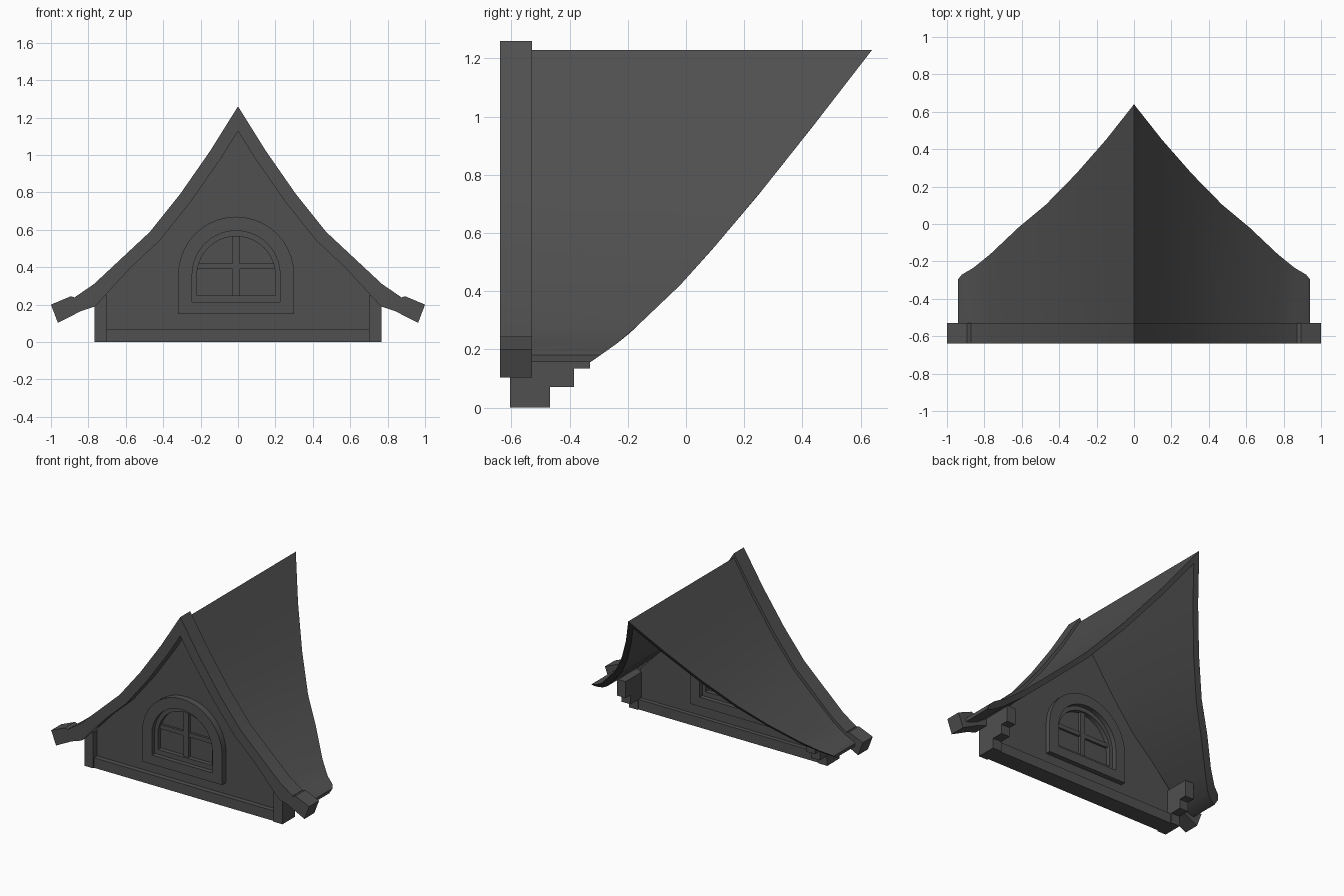
import bpy, math
from mathutils import Matrix, Vector

if "Cube" in bpy.data.objects:
    bpy.data.objects.remove(bpy.data.objects["Cube"])

XZ = Matrix(((1, 0, 0, 0), (0, 0, 1, 0), (0, 1, 0, 0), (0, 0, 0, 1)))  # profile in x,z, depth along y
YZ = Matrix(((0, 0, 1, 0), (1, 0, 0, 0), (0, 1, 0, 0), (0, 0, 0, 1)))  # profile in y,z, depth along x

DARK = bpy.data.materials.new("dark_slate")
DARK.diffuse_color = (0.08, 0.08, 0.08, 1)
DARK.use_nodes = True
DARK.node_tree.nodes["Principled BSDF"].inputs["Base Color"].default_value = DARK.diffuse_color


def prism(name, loops, d0, d1, axes=XZ, smooth=False, warp=None):
    """Extrude closed 2D outlines (inner ones become holes) from d0 to d1."""
    cu = bpy.data.curves.new(name + "_outline", 'CURVE')
    cu.dimensions = '2D'
    cu.fill_mode = 'BOTH'
    cu.extrude = (d1 - d0) / 2
    for pts in loops:
        sp = cu.splines.new('POLY')
        sp.points.add(len(pts) - 1)
        for p, (u, v) in zip(sp.points, pts):
            p.co = (u, v, 0, 1)
        sp.use_cyclic_u = True
    tmp = bpy.data.objects.new(name + "_tmp", cu)
    bpy.context.collection.objects.link(tmp)
    bpy.context.view_layer.update()
    dg = bpy.context.evaluated_depsgraph_get()
    me = bpy.data.meshes.new_from_object(tmp.evaluated_get(dg))
    bpy.data.objects.remove(tmp)
    me.name = name
    me.transform(axes @ Matrix.Translation((0, 0, (d0 + d1) / 2)))
    if warp:
        for v in me.vertices:
            warp(v.co)
    me.materials.clear()
    me.materials.append(DARK)
    ob = bpy.data.objects.new(name, me)
    bpy.context.collection.objects.link(ob)
    bpy.ops.object.select_all(action='DESELECT')
    ob.select_set(True)
    bpy.context.view_layer.objects.active = ob
    bpy.ops.object.mode_set(mode='EDIT')
    bpy.ops.mesh.select_all(action='SELECT')
    bpy.ops.mesh.remove_doubles(threshold=0.0005)
    bpy.ops.mesh.normals_make_consistent(inside=False)
    bpy.ops.object.mode_set(mode='OBJECT')
    if smooth:
        bpy.ops.object.shade_smooth_by_angle(angle=math.radians(30))
    else:
        bpy.ops.object.shade_flat()
    return ob


def rect(u0, u1, v0, v1):
    return [(u0, v0), (u1, v0), (u1, v1), (u0, v1)]


def mirrored(half):
    """Half profile starting at the ridge -> full left-to-right profile."""
    return [(-x, z) for x, z in half[:0:-1]] + half


def below(half, t):
    """Offset a half profile downwards by thickness t, mitred."""
    P = [Vector(p) for p in mirrored(half)]
    k = len(half) - 1
    out = []
    for i in range(k, len(P)):
        ns = []
        for a, b in ((i - 1, i), (i, i + 1)):
            if b < len(P):
                d = (P[b] - P[a]).normalized()
                ns.append(Vector((d.y, -d.x)))
        n = sum(ns, Vector((0, 0))).normalized()
        out.append(tuple(P[i] + n * (t / n.dot(ns[0]))))
    return out


def band(half, under):
    return mirrored(half) + mirrored(under)[::-1]


def arch(cx, hw, z0, zs, n=20):
    return [(cx - hw, z0), (cx + hw, z0)] + [
        (cx + hw * math.cos(math.pi * i / n), zs + hw * math.sin(math.pi * i / n))
        for i in range(n + 1)]


# Roof shell, its rear edge following the main roof slope
SLOPE = [(0.155, -0.33), (0.19, -0.28), (0.24, -0.21), (0.44, 0.0),
         (0.67, 0.20), (0.92, 0.40), (1.23, 0.64)]


def follow_slope(co):
    if co.y > 0:
        for (z0, y0), (z1, y1) in zip(SLOPE, SLOPE[1:]):
            if co.z <= z1 + 1e-4:
                co.y = y0 + (y1 - y0) * (co.z - z0) / (z1 - z0)
                return


roof_top = [(0, 1.23), (0.15, 0.985), (0.31, 0.755), (0.47, 0.56), (0.62, 0.42),
            (0.77, 0.285), (0.86, 0.222), (0.92, 0.197), (0.94, 0.18)]
roof_under = below(roof_top, 0.036)[:-2] + [(0.90, 0.165), (0.937, 0.157)]
prism("roof", [band(roof_top, roof_under)], -0.55, 0.5, smooth=True, warp=follow_slope)

# Curved barge board with end blocks
barge_top = [(0, 1.26), (0.15, 1.02), (0.31, 0.79), (0.47, 0.59), (0.62, 0.45),
             (0.77, 0.31), (0.872, 0.24)]
barge_under = below(barge_top, 0.07)[:-2] + [(0.765, 0.19), (0.87, 0.155)]
prism("barge_board", [band(barge_top, barge_under)], -0.64, -0.53, smooth=True)
for s, side in ((1, "right"), (-1, "left")):
    block = [(1.0, 0.20), (0.893, 0.245), (0.868, 0.236), (0.84, 0.165), (0.963, 0.103)]
    prism("eave_block_" + side, [[(s * x, z) for x, z in block]], -0.64, -0.53)

    # Corner post with stepped corbel
    post = [(-0.605, 0), (-0.467, 0), (-0.467, 0.07), (-0.385, 0.07), (-0.385, 0.135),
            (-0.33, 0.135), (-0.33, 0.25), (-0.605, 0.25)]
    a, b = sorted((s * 0.70, s * 0.768))
    prism("corner_post_" + side, [post], a, b, axes=YZ)

# Gable wall with window hole
CX = -0.01
hole = arch(CX, 0.27, 0.18, 0.36)
gable = [(x, z + 0.015) for x, z in barge_under if x < 0.69] + [(0.71, 0.27), (0.71, 0.03)]
prism("gable_wall", [mirrored(gable), hole], -0.56, -0.505)
prism("sill_beam", [rect(-0.705, 0.705, 0, 0.07)], -0.595, -0.475)

# Window: casing, sash, glazing bars, pane
prism("window_casing", [arch(CX, 0.31, 0.15, 0.36), arch(CX, 0.235, 0.215, 0.36)],
      -0.605, -0.47, smooth=True)
prism("window_sash", [arch(CX, 0.24, 0.21, 0.36), arch(CX, 0.21, 0.248, 0.355)],
      -0.573, -0.502, smooth=True)
prism("glazing_bar_vertical", [rect(CX - 0.02, CX + 0.02, 0.24, 0.57)], -0.56, -0.515)
prism("glazing_bar_horizontal", [rect(CX - 0.215, CX + 0.215, 0.39, 0.42)], -0.557, -0.518)
prism("window_pane", [arch(CX, 0.22, 0.235, 0.355)], -0.542, -0.533)
